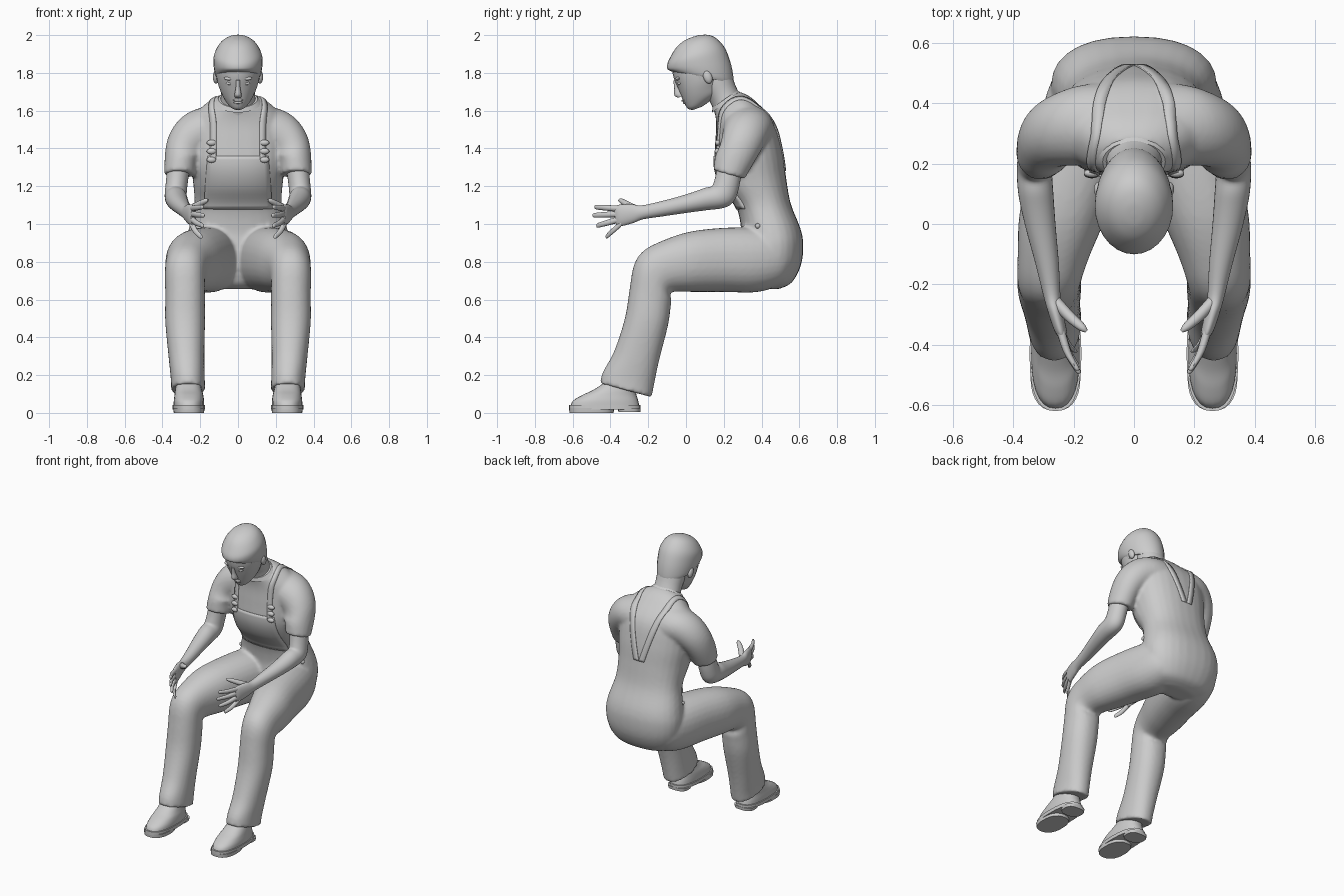
import bpy, bmesh, math
from mathutils import Vector, Matrix, Euler

I = Matrix.Identity(4)
RAD = math.radians


def spline(pts, steps):
    """Catmull-Rom interpolation of equal-length tuples."""
    out = []
    for i in range(len(pts) - 1):
        p = [pts[max(i - 1, 0)], pts[i], pts[i + 1], pts[min(i + 2, len(pts) - 1)]]
        for k in range(steps):
            t = k / steps
            out.append(tuple(0.5 * (2 * b + (c - a) * t + (2 * a - 5 * b + 4 * c - d) * t * t
                       + (3 * b - a - 3 * c + d) * t ** 3) for a, b, c, d in zip(*p)))
    return out + [tuple(pts[-1])]


def select(*obs):
    bpy.ops.object.select_all(action='DESELECT')
    for o in obs:
        o.select_set(True)
    bpy.context.view_layer.objects.active = obs[0]


def finish(name, bm, angle=40):
    bmesh.ops.recalc_face_normals(bm, faces=bm.faces)
    me = bpy.data.meshes.new(name)
    bm.to_mesh(me)
    bm.free()
    ob = bpy.data.objects.new(name, me)
    bpy.context.collection.objects.link(ob)
    select(ob)
    bpy.ops.object.shade_smooth_by_angle(angle=RAD(angle))
    return ob


def loft(name, rings, side=1, M=I, n=28, steps=5, e=2.0):
    """Skin rings (x, y, z, half width, half depth, pitch, roll, yaw)."""
    rings = [tuple(r) + (0,) * (8 - len(r)) for r in rings]
    bm = bmesh.new()
    rows = []
    for x, y, z, a, b, p, r, w in spline(rings, steps):
        R = Euler((RAD(p), RAD(-r), RAD(w))).to_matrix()
        row = []
        for i in range(n):
            c, s = math.cos(math.tau * i / n), math.sin(math.tau * i / n)
            u = math.copysign(abs(c) ** (2 / e), c) * max(a, .002)
            v = math.copysign(abs(s) ** (2 / e), s) * max(b, .002)
            co = Vector((x, y, z)) + R @ Vector((u, v, 0))
            co.x *= side
            row.append(bm.verts.new(M @ co))
        rows.append(row)
    for A, B in zip(rows, rows[1:]):
        for i in range(n):
            bm.faces.new((A[i], A[(i + 1) % n], B[(i + 1) % n], B[i]))
    bm.faces.new(rows[0])
    bm.faces.new(rows[-1])
    return finish(name, bm)


def ball(name, loc, size, M=I):
    bm = bmesh.new()
    bmesh.ops.create_uvsphere(bm, u_segments=20, v_segments=12, radius=1,
                              matrix=M @ Matrix.LocRotScale(Vector(loc), None, Vector(size)))
    return finish(name, bm)


def cloth(name, rows, target, project=False):
    """Thin strip of fabric laid on the clothing."""
    bm = bmesh.new()
    vs = [[bm.verts.new(c) for c in r] for r in rows]
    for A, B in zip(vs, vs[1:]):
        for i in range(len(A) - 1):
            bm.faces.new((A[i], A[i + 1], B[i + 1], B[i]))
    ob = finish(name, bm)
    m = ob.modifiers.new('wrap', 'SHRINKWRAP')
    m.target, m.offset, m.wrap_mode = target, .001, 'ABOVE_SURFACE'
    if project:
        m.wrap_method, m.use_project_y = 'PROJECT', True
    s = ob.modifiers.new('thick', 'SOLIDIFY')
    s.thickness, s.offset = .009, 0
    return ob


# Clothing: torso, sleeves and trouser legs fused into one body
parts = [loft('overalls', [
    (0, .43, .655, .12, .06, 0), (0, .44, .69, .21, .12, 0), (0, .45, .78, .26, .158, 0),
    (0, .455, .88, .275, .166, 0), (0, .45, .97, .262, .158, 0), (0, .41, 1.1, .232, .145, 3),
    (0, .36, 1.22, .238, .172, 8), (0, .33, 1.35, .255, .185, 15), (0, .312, 1.48, .255, .168, 20),
    (0, .27, 1.58, .215, .125, 28), (0, .24, 1.63, .16, .1, 32), (0, .212, 1.655, .11, .08, 35)], e=2.3)]
for s in (1, -1):
    parts.append(loft('sleeve', [
        (.13, .33, 1.5, .13, .145, 20, 85), (.21, .325, 1.47, .13, .145, 20, 60),
        (.265, .3, 1.42, .113, .13, 12, 30), (.298, .262, 1.35, .09, .108, -5, 5),
        (.31, .228, 1.262, .08, .086, -15, 0)], s))
    parts.append(loft('trouser_leg', [
        (.13, .56, .83, .06, .07, 90), (.135, .51, .82, .12, .135, 90),
        (.15, .38, .81, .155, .17, 90), (.19, .2, .81, .155, .17, 90),
        (.235, .03, .8, .145, .16, 93), (.265, -.1, .775, .12, .138, 102),
        (.28, -.17, .725, .107, .132, 130), (.28, -.188, .62, .105, .117, 160),
        (.28, -.21, .48, .105, .116, 170), (.273, -.262, .3, .095, .122, 168),
        (.266, -.305, .18, .09, .14, 165), (.264, -.318, .12, .09, .142, 165)], s, e=2.2))
select(*parts)
bpy.ops.object.join()
body = parts[0]
m = body.modifiers.new('fuse', 'REMESH')
m.mode, m.voxel_size, m.use_smooth_shade = 'VOXEL', .011, True
m = body.modifiers.new('relax', 'SMOOTH')
m.iterations, m.factor = 5, .5
bpy.ops.object.convert(target='MESH')
body = bpy.context.view_layer.objects.active
bpy.context.view_layer.update()


def surface(start, direction):
    hit, loc, _, _ = body.ray_cast(Vector(start), Vector(direction))
    return loc if hit else Vector(start)


# Bib, shoulder straps, buckles and hip buttons
cloth('bib', [[((-1 + i / 6) * (.18 - .02 * j / 14), -.1, 1.08 + .28 * j / 14) for i in range(13)]
              for j in range(15)], body, True)
for s in (1, -1):
    path = spline([(.14, .14, 1.34), (.14, .14, 1.5), (.14, .2, 1.61), (.135, .3, 1.68),
                   (.11, .42, 1.6), (.06, .5, 1.42), (.02, .53, 1.28)], 6)
    cloth('strap', [[(s * (x + d), y, z) for d in (-.02, 0, .02)] for x, y, z in path], body)
    for z in (1.34, 1.385, 1.43):
        ball('buckle', surface((s * .14, -1, z), (0, 1, 0)) + Vector((0, -.006, 0)), (.026, .014, .016))
    ball('hip_button', surface((s, .38, .99), (-s, 0, 0)), (.012, .014, .014))

# Collar and neck
loft('collar', [(0, .213, 1.643, .122, .092, 35), (0, .206, 1.662, .104, .08, 35)])
loft('neck', [(0, .23, 1.61, .1, .085, 35), (0, .197, 1.685, .09, .08, 33),
              (0, .16, 1.76, .093, .088, 28), (0, .13, 1.82, .093, .088, 22)])

# Head, tipped forward
H = Matrix.Translation((0, .07, 1.82)) @ Matrix.Rotation(RAD(20), 4, 'X')
loft('head', [(0, -.08, -.192, .025, .025, 0), (0, -.065, -.178, .048, .062, 0), (0, -.03, -.15, .074, .105, 0),
              (0, -.02, -.11, .094, .118, 0), (0, -.005, -.06, .111, .136, 0), (0, .005, 0, .119, .148, 0),
              (0, .01, .06, .116, .142, 0), (0, .015, .11, .098, .12, 0), (0, .02, .145, .06, .075, 0)], M=H)
loft('hair', [(0, .008, -.052, .112, .158, -30), (0, .004, -.03, .122, .168, -26), (0, .005, .02, .129, .168, -14),
              (0, .01, .075, .127, .156, -5), (0, .015, .122, .104, .126, 0), (0, .02, .152, .073, .09, 0),
              (0, .02, .168, .036, .046, 0), (0, .02, .172, .006, .008, 0)], M=H)
loft('nose', [(0, -.138, -.01, .011, .012, 0), (0, -.145, -.05, .012, .014, 0),
              (0, -.147, -.085, .018, .024, 0), (0, -.14, -.104, .018, .018, 0)], M=H, n=16)
ball('upper_lip', (0, -.134, -.126), (.028, .012, .007), H)
ball('lower_lip', (0, -.131, -.139), (.024, .012, .008), H)
for s in (1, -1):
    ball('eye', (s * .043, -.122, -.035), (.02, .013, .009), H)
    ball('brow', (s * .045, -.122, -.008), (.03, .014, .01), H)
    loft('sideburn', [(.104, .0, -.02, .016, .03, 0), (.102, -.005, -.06, .01, .02, 0)], s, H, n=14)
    ball('ear', (s * .117, .028, -.055), (.016, .023, .036), H)

for s in (1, -1):
    # Bare arm and palm
    loft('arm', [(.312, .235, 1.32, .06, .065, -10), (.325, .215, 1.21, .058, .068, -18),
                 (.33, .185, 1.15, .058, .07, -45), (.325, .1, 1.13, .058, .058, -76),
                 (.311, 0, 1.107, .051, .048, -82), (.288, -.13, 1.08, .039, .04, -84),
                 (.273, -.23, 1.062, .029, .037, -84), (.262, -.285, 1.055, .025, .05, -84),
                 (.244, -.35, 1.045, .021, .057, -84), (.236, -.375, 1.04, .013, .05, -84)], s)
    # Fingers, fanned out
    for bz, tip in ((1.08, (.188, -.485, 1.09)), (1.054, (.183, -.495, 1.045)),
                    (1.027, (.187, -.475, .99)), (1.002, (.195, -.425, .93))):
        a = Vector((.245, -.345, bz))
        b = Vector(tip)
        mid = a.lerp(b, .55) + Vector((.008, 0, 0))
        loft('finger', [(*a, .015, .017, -84), (*mid, .013, .015, -84),
                        (*a.lerp(b, .93), .01, .012, -84), (*b, .005, .005, -84)], s, n=12, steps=4)
    # Thumb
    loft('thumb', [(.262, -.255, 1.07, .02, .026, -84, 0, -45), (.215, -.305, 1.1, .018, .019, -84, 0, -45),
                   (.175, -.34, 1.12, .014, .015, -84, 0, -45), (.158, -.355, 1.125, .006, .006, -84, 0, -45)],
         s, n=14)
    # Shoe upper, welt, sole and heel
    loft('shoe', [(.26, -.43, .035, .08, .183, 0), (.26, -.425, .065, .08, .172, 0), (.26, -.405, .095, .076, .143, 0),
                  (.262, -.375, .125, .07, .11, 0), (.263, -.33, .18, .06, .075, 0)], s, e=2.4)
    loft('welt', [(.26, -.43, .018, .086, .19, 0), (.26, -.43, .042, .086, .19, 0)], s, e=2.5, steps=1)
    loft('sole', [(.26, -.5, 0, .08, .117, 0), (.26, -.5, .025, .083, .119, 0)], s, e=2.4, steps=1)
    loft('heel', [(.26, -.3, .004, .07, .058, 0), (.26, -.3, .025, .074, .06, 0)], s, e=2.8, steps=1)
